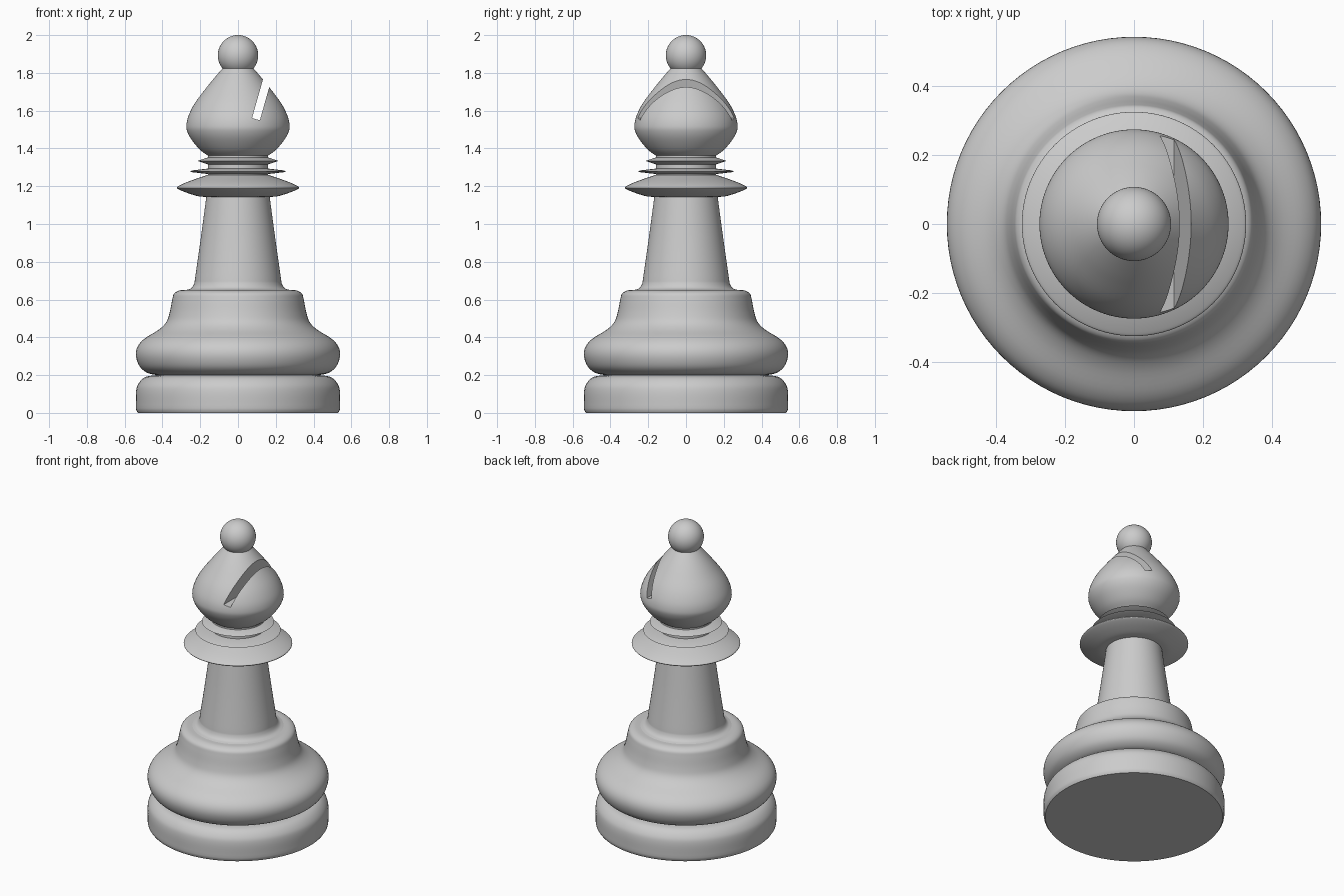
import bpy, bmesh, math
from mathutils import Matrix, Vector

if "Cube" in bpy.data.objects:
    bpy.data.objects.remove(bpy.data.objects["Cube"])

SEGMENTS = 96

grey = bpy.data.materials.new("plain_grey")
grey.use_nodes = True
GREY = (0.6, 0.6, 0.6, 1)
grey.diffuse_color = GREY
grey.node_tree.nodes["Principled BSDF"].inputs["Base Color"].default_value = GREY


def spline(points, steps=5):
    """Smooth curve through a few profile points."""
    pts = [Vector(p) for p in points]
    ext = [2 * pts[0] - pts[1]] + pts + [2 * pts[-1] - pts[-2]]
    out = []
    for a, b, c, d in zip(ext, ext[1:], ext[2:], ext[3:]):
        for i in range(steps):
            t = i / steps
            out.append(0.5 * (2 * b + (c - a) * t + (2 * a - 5 * b + 4 * c - d) * t ** 2
                              + (3 * b - a - 3 * c + d) * t ** 3))
    return out + [pts[-1]]


def finish(name, bm):
    mesh = bpy.data.meshes.new(name)
    bm.to_mesh(mesh)
    bm.free()
    mesh.materials.append(grey)
    obj = bpy.data.objects.new(name, mesh)
    bpy.context.collection.objects.link(obj)
    return obj


def smooth(obj):
    bpy.ops.object.select_all(action="DESELECT")
    obj.select_set(True)
    bpy.context.view_layer.objects.active = obj
    bpy.ops.object.shade_smooth_by_angle(angle=math.radians(35))


def lathe(name, profile):
    """Turn a bottom-to-top (radius, height) profile into a closed solid."""
    bm = bmesh.new()
    rings = []
    for r, z in profile:
        rings.append([bm.verts.new((r * math.cos(a), r * math.sin(a), z))
                      for a in (math.tau * i / SEGMENTS for i in range(SEGMENTS))])
    for low, high in zip(rings, rings[1:]):
        for i in range(SEGMENTS):
            j = (i + 1) % SEGMENTS
            bm.faces.new((low[i], low[j], high[j], high[i]))
    bm.faces.new(rings[0][::-1])
    bm.faces.new(rings[-1])
    return finish(name, bm)


# Foot and bulging base
foot = lathe("foot", [(0.53, 0), (0.538, 0.012)] + spline(
    [(0.54, 0.025), (0.54, 0.11), (0.527, 0.155), (0.49, 0.19), (0.43, 0.2)]))
base = lathe("base", spline(
    [(0.43, 0.2), (0.48, 0.212), (0.52, 0.245), (0.54, 0.3), (0.532, 0.35),
     (0.495, 0.393), (0.42, 0.44), (0.38, 0.48), (0.362, 0.53), (0.348, 0.6),
     (0.338, 0.632), (0.31, 0.648), (0.27, 0.651), (0.22, 0.653)]))

# Tapered stem with a flared root
stem = lathe("stem", spline(
    [(0.275, 0.65), (0.248, 0.66), (0.232, 0.685), (0.225, 0.73),
     (0.195, 0.94), (0.167, 1.15)]))

# Collar rings and the neck they sit on
collar = lathe("collar", spline(
    [(0.16, 1.143), (0.21, 1.147), (0.27, 1.165), (0.315, 1.184), (0.324, 1.193),
     (0.312, 1.203), (0.26, 1.226), (0.16, 1.26)]))
neck = lathe("neck", [(0.16, 1.24), (0.16, 1.37)])
for name, r, z, h in (("lower_ring", 0.255, 1.279, 0.015), ("upper_ring", 0.215, 1.334, 0.02)):
    smooth(lathe(name, [(0.155, z - h), (r - 0.015, z - 0.005), (r, z),
                        (r - 0.015, z + 0.005), (0.155, z + h)]))

# Head with a slanted slot cut through it
head = lathe("head", spline(
    [(0.15, 1.355), (0.2, 1.392), (0.245, 1.445), (0.268, 1.488), (0.273, 1.523),
     (0.262, 1.573), (0.23, 1.637), (0.175, 1.712), (0.13, 1.768), (0.08, 1.826)]))
bm = bmesh.new()
bmesh.ops.create_cube(bm, size=1, matrix=Matrix.Translation((0.095, 0, 1.555))
                      @ Matrix.Rotation(math.radians(15.8), 4, "Y")
                      @ Matrix.Translation((0, 0, 0.25))
                      @ Matrix.Diagonal((0.043, 1, 0.5, 1)))
cutter = finish("slot_cutter", bm)
cutter.hide_render = True
cut = head.modifiers.new("slot", "BOOLEAN")
cut.operation = "DIFFERENCE"
cut.solver = "EXACT"
cut.object = cutter
bpy.context.view_layer.objects.active = head
bpy.ops.object.modifier_apply(modifier=cut.name)
bpy.data.objects.remove(cutter)

# Ball finial
bm = bmesh.new()
bmesh.ops.create_uvsphere(bm, u_segments=64, v_segments=32, radius=0.107,
                          matrix=Matrix.Translation((0, 0, 1.893)))
finial = finish("finial", bm)

for part in (foot, base, stem, collar, neck, head, finial):
    smooth(part)
